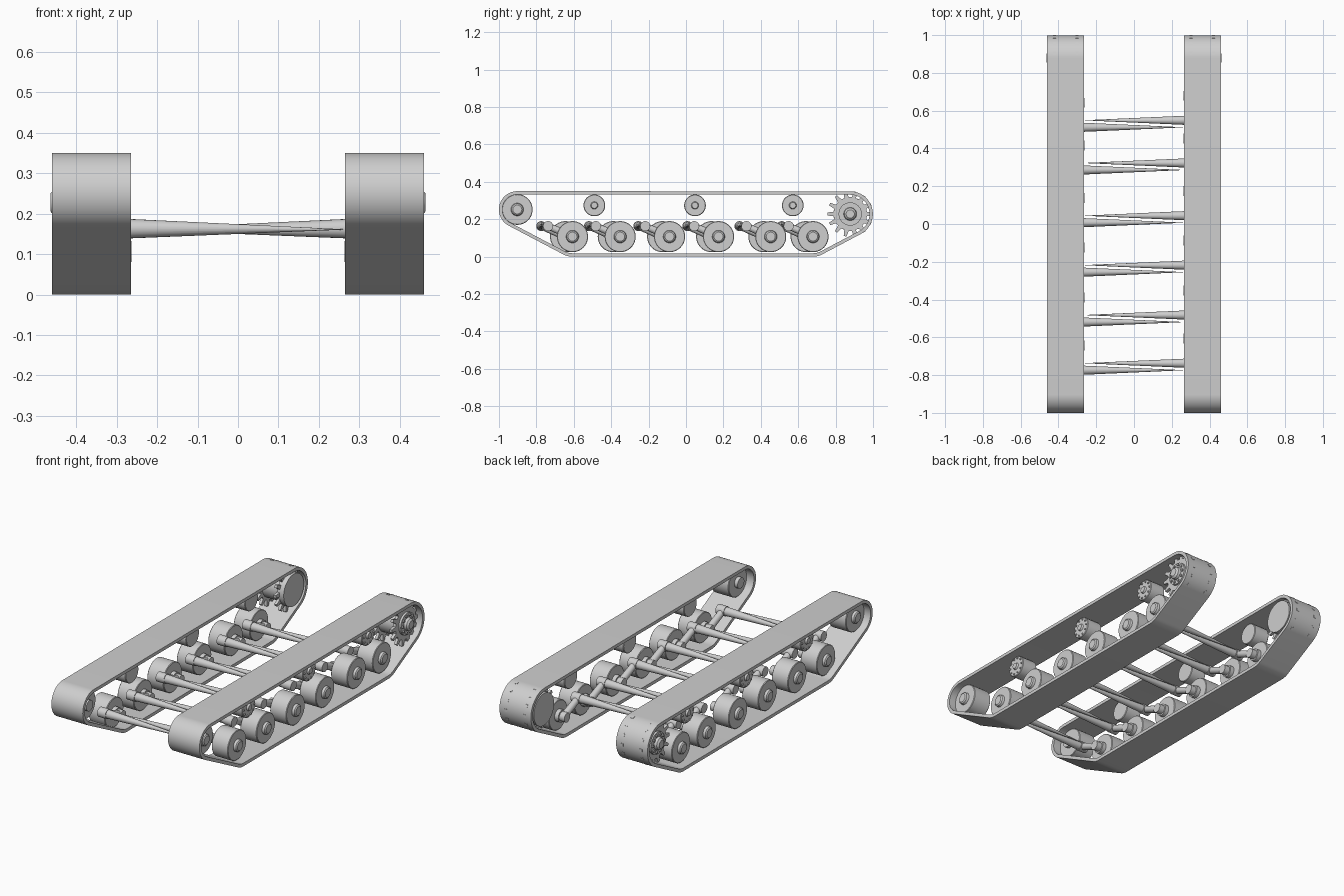
import bpy, bmesh, math
from mathutils import Vector
from mathutils.geometry import convex_hull_2d

cube = bpy.data.objects.get("Cube")
if cube:
    bpy.data.objects.remove(cube)

grey = bpy.data.materials.new("plain_grey")
grey.use_nodes = True
COLOUR = (0.62, 0.62, 0.62, 1)
grey.diffuse_color = COLOUR
grey.node_tree.nodes["Principled BSDF"].inputs["Base Color"].default_value = COLOUR


def finish(bm, name):
    """Turn a bmesh into a shaded, coloured object."""
    bmesh.ops.recalc_face_normals(bm, faces=bm.faces)
    mesh = bpy.data.meshes.new(name)
    bm.to_mesh(mesh)
    bm.free()
    mesh.materials.append(grey)
    obj = bpy.data.objects.new(name, mesh)
    bpy.context.collection.objects.link(obj)
    bpy.ops.object.select_all(action="DESELECT")
    obj.select_set(True)
    bpy.context.view_layer.objects.active = obj
    bpy.ops.object.shade_smooth_by_angle(angle=math.radians(35))
    return obj


def circle(y, z, r, n, phase=0.0):
    return [(y + r * math.cos(phase + math.tau * i / n),
             z + r * math.sin(phase + math.tau * i / n)) for i in range(n)]


def bridge(bm, a, b):
    for i in range(len(a)):
        j = (i + 1) % len(a)
        bm.faces.new((a[i], a[j], b[j], b[i]))


def turned(bm, side, y, z, profile, n=40):
    """Solid of revolution about an x axis; profile is (x, radius) pairs."""
    rings = [[bm.verts.new((side * x, *p)) for p in circle(y, z, r, n)]
             for x, r in profile]
    for a, b in zip(rings, rings[1:]):
        bridge(bm, a, b)
    bm.faces.new(rings[0])
    bm.faces.new(rings[-1])


def prism(bm, side, outline, x0, x1):
    ends = [[bm.verts.new((side * x, *p)) for p in outline] for x in (x0, x1)]
    bridge(bm, *ends)
    bm.faces.new(ends[0])
    bm.faces.new(ends[1])


def rod(bm, start, end, r0, r1, n=20):
    """Tapered round bar between two points."""
    start, end = Vector(start), Vector(end)
    turn = (end - start).to_track_quat("Z", "Y")
    rings = [[bm.verts.new(c + turn @ Vector((*p, 0))) for p in circle(0, 0, r, n)]
             for c, r in ((start, r0), (end, r1))]
    bridge(bm, *rings)
    bm.faces.new(rings[0])
    bm.faces.new(rings[1])


def bolts(bm, side, y, z, radius, count, size, x0, x1):
    for by, bz in circle(y, z, radius, count):
        turned(bm, side, by, bz, [(x0, size), (x1, size)], 8)


WHEEL_Z, PIVOT_Z = 0.107, 0.163
WHEELS = (-0.607, -0.352, -0.088, 0.174, 0.453, 0.679)
ROLLERS = (-0.49, 0.048, 0.571)
IDLER = (-0.902, 0.252)
SPROCKET = (0.878, 0.228)


def track(side, name):
    """Belt wrapped round the end wheels."""
    thick, n = 0.018, 72
    ends = [(*IDLER, 0.098), (*SPROCKET, 0.121),
            (WHEELS[0], WHEEL_Z, 0.107), (WHEELS[-1], WHEEL_Z, 0.107)]
    outer, inner = [], []
    for y, z, r in ends:
        outer += circle(y, z, r, n)
        inner += circle(y, z, r - thick, n)
    order = convex_hull_2d([Vector(p) for p in outer])
    bm = bmesh.new()
    loops = [[bm.verts.new((side * x, *pts[i])) for i in order]
             for pts, x in ((outer, 0.265), (outer, 0.46), (inner, 0.46), (inner, 0.265))]
    for k in range(4):
        bridge(bm, loops[k], loops[(k + 1) % 4])
    finish(bm, name + "_track_belt")


def sprocket(side, name):
    """Two toothed rings on a drum, with a bolted outer hub."""
    y, z = SPROCKET
    teeth, outline = 14, []
    for i in range(teeth):
        for offset, r in ((-0.3, 0.09), (-0.14, 0.1225), (0.14, 0.1225), (0.3, 0.09)):
            a = math.tau * (i + offset) / teeth
            outline.append((y + r * math.cos(a), z + r * math.sin(a)))
    bm = bmesh.new()
    for x in (0.302, 0.42):
        prism(bm, side, outline, x - 0.008, x + 0.008)
    turned(bm, side, y, z, [(0.31, 0.075), (0.412, 0.075)])
    turned(bm, side, y, z, [(0.428, 0.062), (0.44, 0.062), (0.44, 0.035),
                            (0.455, 0.032), (0.464, 0.022)])
    bolts(bm, side, y, z, 0.049, 10, 0.007, 0.438, 0.448)
    finish(bm, name + "_drive_sprocket")
    # Final drive housing on the inside
    bm = bmesh.new()
    turned(bm, side, y, z, [(0.268, 0.09), (0.295, 0.09)])
    finish(bm, name + "_final_drive")


def running_gear(side, name, shift):
    for i, wheel_y in enumerate(WHEELS, 1):
        y = wheel_y + shift
        pivot_y = y - 0.13
        # Road wheel with raised hub
        bm = bmesh.new()
        turned(bm, side, y, WHEEL_Z,
               [(0.295, 0.034), (0.318, 0.034), (0.318, 0.08), (0.321, 0.083),
                (0.417, 0.083), (0.42, 0.08), (0.42, 0.034), (0.433, 0.031),
                (0.438, 0.024)])
        finish(bm, f"{name}_road_wheel_{i}")
        # Swing arm with a boss at each end
        bm = bmesh.new()
        rod(bm, (side * 0.285, pivot_y, PIVOT_Z), (side * 0.285, y, WHEEL_Z), 0.018, 0.02)
        turned(bm, side, pivot_y, PIVOT_Z, [(0.264, 0.027), (0.315, 0.027)], 24)
        turned(bm, side, y, WHEEL_Z, [(0.263, 0.026), (0.3, 0.026)], 24)
        finish(bm, f"{name}_swing_arm_{i}")
        # Tapered torsion bar reaching to the far side
        bm = bmesh.new()
        rod(bm, (side * 0.29, pivot_y, PIVOT_Z),
            (side * -0.26, pivot_y, PIVOT_Z - 0.002), 0.025, 0.0005)
        finish(bm, f"{name}_torsion_bar_{i}")


def rollers(side, name):
    for i, y in enumerate(ROLLERS, 1):
        bm = bmesh.new()
        turned(bm, side, y, 0.274, [(0.315, 0.055), (0.318, 0.058), (0.407, 0.058),
                                    (0.41, 0.055), (0.41, 0.02), (0.42, 0.016)])
        bolts(bm, side, y, 0.274, 0.046, 10, 0.005, 0.405, 0.415)
        finish(bm, f"{name}_return_roller_{i}")


def idler(side, name):
    bm = bmesh.new()
    turned(bm, side, *IDLER,
           [(0.29, 0.03), (0.31, 0.03), (0.31, 0.079), (0.313, 0.082), (0.417, 0.082),
            (0.42, 0.079), (0.42, 0.034), (0.433, 0.031), (0.438, 0.024)])
    finish(bm, name + "_idler_wheel")


# The right-hand suspension is set slightly forward of the left
for side, name, shift in ((1, "left", 0.0), (-1, "right", -0.037)):
    track(side, name)
    sprocket(side, name)
    idler(side, name)
    rollers(side, name)
    running_gear(side, name, shift)
